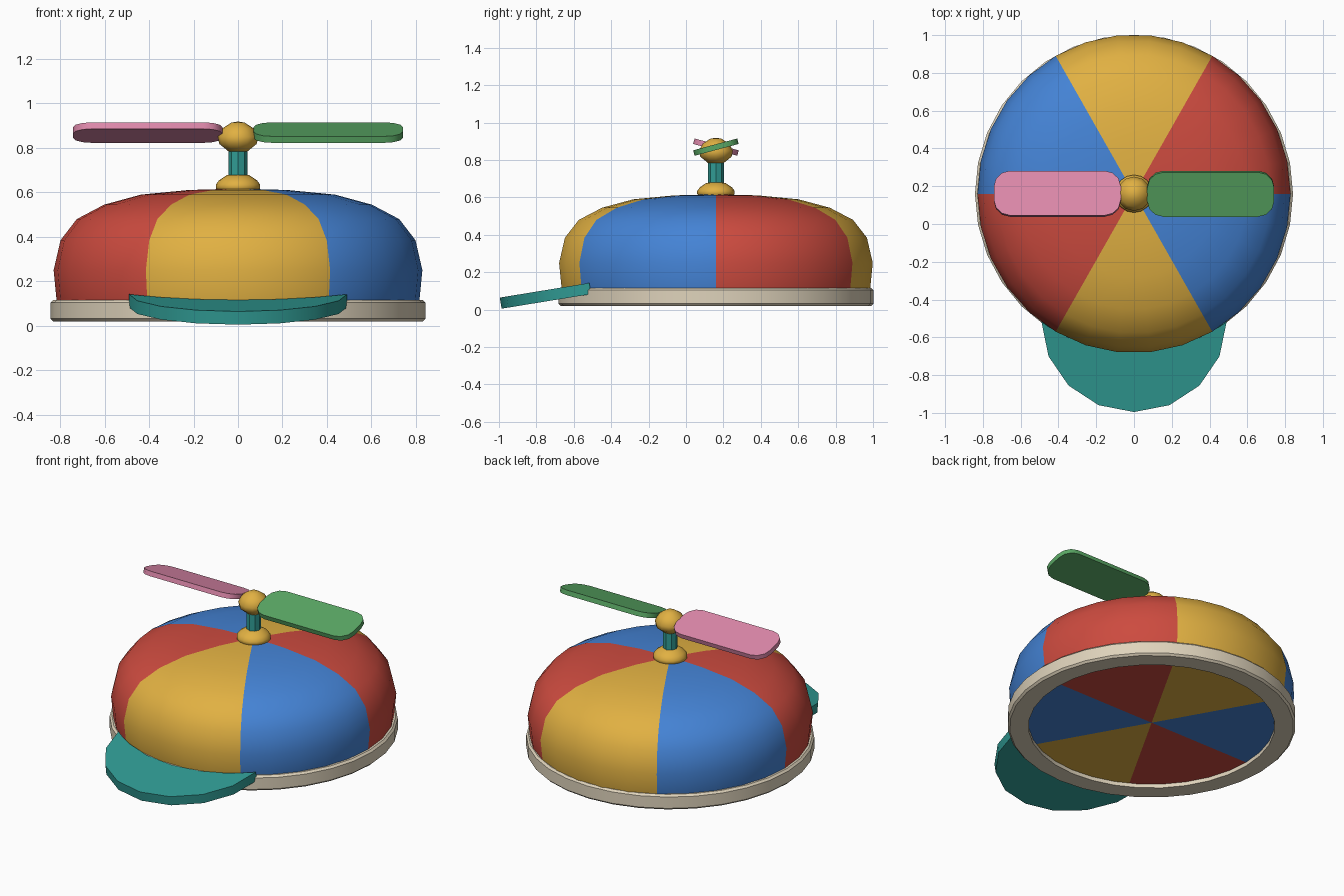
import bpy, bmesh, math
from mathutils import Matrix, Vector

if "Cube" in bpy.data.objects:
    bpy.data.objects.remove(bpy.data.objects["Cube"])

CY = 0.16  # cap axis lies at x = 0, y = CY


def mat(name, r, g, b):
    m = bpy.data.materials.new(name)
    m.diffuse_color = [(c / 255) ** 2.2 for c in (r, g, b)] + [1]
    m.use_nodes = True
    m.node_tree.nodes["Principled BSDF"].inputs["Base Color"].default_value = m.diffuse_color
    return m


RED = mat("red", 203, 76, 65)
YELLOW = mat("yellow", 224, 175, 68)
BLUE = mat("blue", 70, 130, 212)
TEAL = mat("teal", 52, 155, 148)
CREAM = mat("cream", 222, 210, 186)
GREEN = mat("green", 90, 166, 100)
PINK = mat("pink", 222, 136, 170)


def finish(name, bm, mats, angle=35):
    bmesh.ops.recalc_face_normals(bm, faces=bm.faces)
    me = bpy.data.meshes.new(name)
    bm.to_mesh(me)
    bm.free()
    for m in mats:
        me.materials.append(m)
    ob = bpy.data.objects.new(name, me)
    bpy.context.collection.objects.link(ob)
    bpy.ops.object.select_all(action='DESELECT')
    ob.select_set(True)
    bpy.context.view_layer.objects.active = ob
    bpy.ops.object.shade_smooth_by_angle(angle=math.radians(angle))
    return ob


def lathe(name, profile, n, mats, closed=False, sy=1.0, angle=35, sector=None):
    """Revolve (radius, z) points about the cap axis; radius 0 makes a pole."""
    bm = bmesh.new()
    rings = []
    for r, z in profile:
        if r == 0:
            rings.append([bm.verts.new((0, CY, z))] * n)
        else:
            rings.append([bm.verts.new((r * math.cos(math.tau * i / n),
                                        CY + sy * r * math.sin(math.tau * i / n), z))
                          for i in range(n)])
    pairs = list(zip(rings, rings[1:]))
    if closed:
        pairs.append((rings[-1], rings[0]))
    for a, b in pairs:
        for i in range(n):
            j = (i + 1) % n
            f = bm.faces.new(list(dict.fromkeys((a[i], a[j], b[j], b[i]))))
            if sector:
                f.material_index = (i // sector) % len(mats)
    return finish(name, bm, mats, angle)


def slab(name, faces_2d, thick, matrix, material, angle=35):
    """Flat outline polygons extruded to a thickness, then placed."""
    bm = bmesh.new()
    for poly in faces_2d:
        bm.faces.new([bm.verts.new((x, y, -thick / 2)) for x, y in poly])
    bmesh.ops.remove_doubles(bm, verts=bm.verts, dist=1e-5)
    ext = bmesh.ops.extrude_face_region(bm, geom=bm.faces[:])
    bmesh.ops.translate(bm, vec=(0, 0, thick),
                        verts=[g for g in ext["geom"] if isinstance(g, bmesh.types.BMVert)])
    bm.transform(matrix)
    return finish(name, bm, [material], angle)


# Six-panel crown with a flat underside
lathe("crown", [(0, 0.045), (0.8, 0.045), (0.816, 0.117), (0.829, 0.25), (0.798, 0.385),
                (0.725, 0.48), (0.602, 0.545), (0.437, 0.59), (0.22, 0.611), (0, 0.617)],
      30, [RED, YELLOW, BLUE], sy=1.017, sector=5, angle=50)

# Head band
lathe("band", [(0.72, 0.02), (0.83, 0.02), (0.842, 0.032), (0.842, 0.105),
               (0.83, 0.117), (0.72, 0.117)], 32, [CREAM], closed=True)

# Visor: crescent between the band and a half ellipse, tilted down to the front
N = 8
outer, inner = [], []
for k in range(N + 1):
    t = math.pi * k / N
    x = 0.49 * math.cos(t)
    outer.append((x, -0.485 * math.sin(t)))
    inner.append((x, CY + 0.51 - math.sqrt(0.832 ** 2 - x * x)))
quads = [list(dict.fromkeys((outer[k], outer[k + 1], inner[k + 1], inner[k])))
         for k in range(N)]
tilt = math.atan(0.163)
slab("visor", quads, 0.06,
     Matrix.Translation((0, -0.512, 0.113)) @ Matrix.Rotation(tilt, 4, 'X'), TEAL)

# Top button, spindle and hub
lathe("button", [(0, 0.6), (0.085, 0.6), (0.1, 0.618), (0.1, 0.635), (0.085, 0.655),
                 (0.05, 0.678), (0, 0.682)], 16, [YELLOW], angle=40)
lathe("spindle", [(0, 0.66), (0.042, 0.66), (0.042, 0.8), (0, 0.8)], 8, [TEAL], angle=30)
lathe("hub", [(0, 0.784), (0.042, 0.784), (0.084, 0.818), (0.091, 0.85), (0.07, 0.888),
              (0.03, 0.914), (0, 0.919)], 12, [YELLOW], angle=50)

# Propeller blades: pitched rounded rectangles, the second turned half round
X0, X1, W, R = 0.07, 0.742, 0.122, 0.085
outline = []
for cx, cy, a0 in ((X1 - R, W - R, 0), (X0 + R, W - R, 90),
                   (X0 + R, R - W, 180), (X1 - R, R - W, 270)):
    for s in range(4):
        a = math.radians(a0 + 30 * s)
        outline.append((cx + R * math.cos(a), cy + R * math.sin(a)))
for name, turn, m in (("blade_right", 0, GREEN), ("blade_left", math.pi, PINK)):
    slab(name, [outline], 0.03,
         Matrix.Translation((0, CY, 0.869)) @ Matrix.Rotation(turn, 4, 'Z')
         @ Matrix.Rotation(math.radians(15), 4, 'X'), m)
